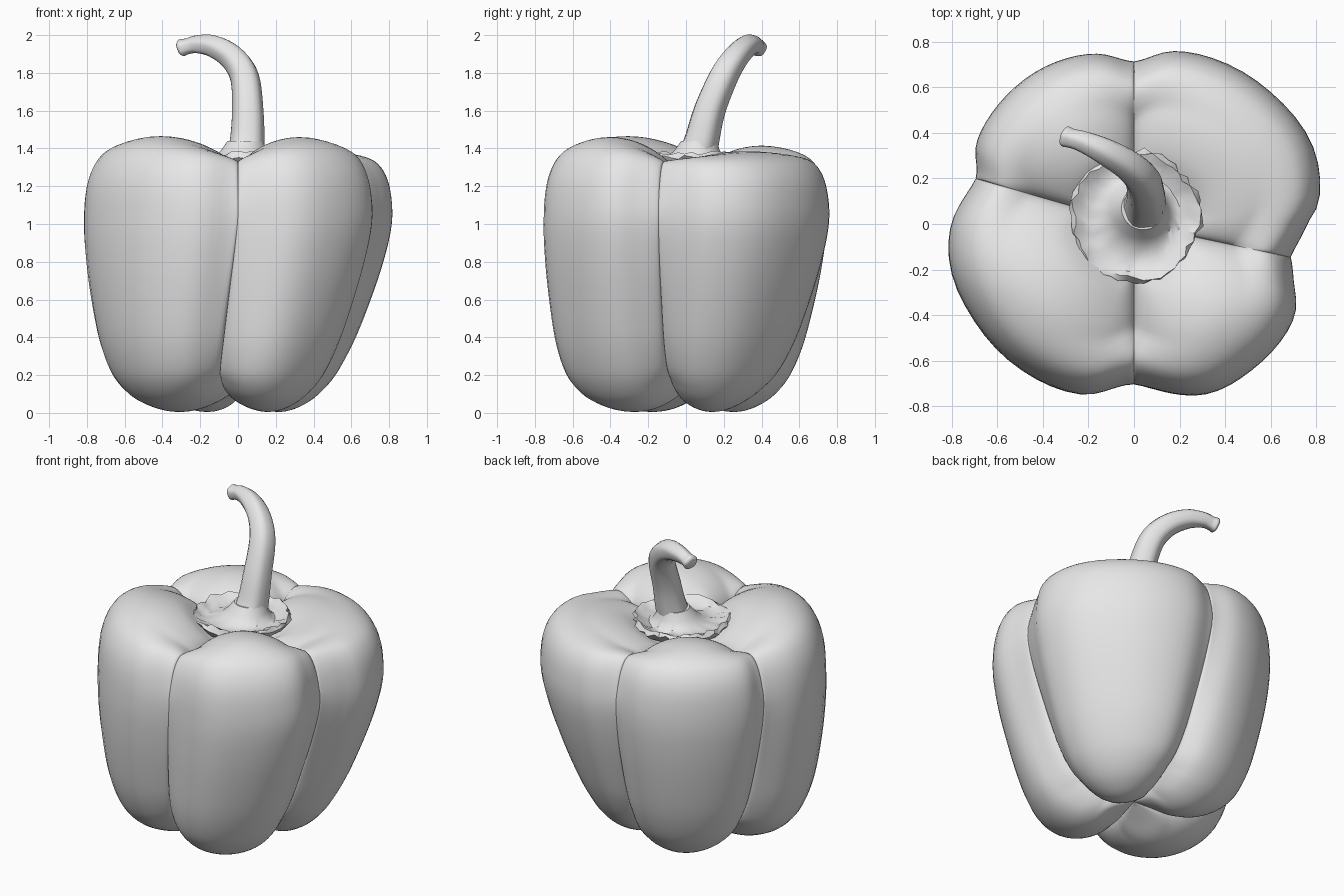
import bpy, math, random
from mathutils import Vector

random.seed(4)
if "Cube" in bpy.data.objects:
    bpy.data.objects.remove(bpy.data.objects["Cube"])

grey = bpy.data.materials.new("plain_grey")
grey.use_nodes = True
grey.diffuse_color = (0.8, 0.8, 0.8, 1)
grey.node_tree.nodes["Principled BSDF"].inputs["Base Color"].default_value = (0.8, 0.8, 0.8, 1)


def clamp(v):
    return min(1, max(0, v))


def facing(ang, deg):
    """How far a direction points toward the given bearing, 0 to 1."""
    return max(0, math.cos(ang - math.radians(deg)))


def spline(points, steps):
    """Smooth open path through tuples of any length."""
    pts = [points[0]] + list(points) + [points[-1]]
    out = []
    for i in range(len(points) - 1):
        a, b, c, d = pts[i:i + 4]
        for k in range(steps):
            t = k / steps
            out.append([q + 0.5 * t * (r - p + t * (2 * p - 5 * q + 4 * r - s + t * (3 * (q - r) + s - p)))
                        for p, q, r, s in zip(a, b, c, d)])
    return out + [list(points[-1])]


def loft(name, rings, angle=50):
    """Skin closed rings in order and cap both ends with a fan."""
    n = len(rings[0])
    verts = [v for ring in rings for v in ring]
    faces = []
    for i in range(len(rings) - 1):
        for j in range(n):
            k = (j + 1) % n
            faces.append((i * n + j, i * n + k, (i + 1) * n + k, (i + 1) * n + j))
    for row, flip in ((0, True), (len(rings) - 1, False)):
        centre = sum((Vector(v) for v in rings[row]), Vector()) / n
        verts.append(centre)
        for j in range(n):
            f = (row * n + j, row * n + (j + 1) % n, len(verts) - 1)
            faces.append(f[::-1] if flip else f)
    mesh = bpy.data.meshes.new(name)
    mesh.from_pydata(verts, [], faces)
    mesh.materials.append(grey)
    obj = bpy.data.objects.new(name, mesh)
    bpy.context.collection.objects.link(obj)
    bpy.ops.object.select_all(action='DESELECT')
    obj.select_set(True)
    bpy.context.view_layer.objects.active = obj
    bpy.ops.object.shade_smooth_by_angle(angle=math.radians(angle))
    return obj


# Widest outline of the fruit: angle in degrees, radius
outline = [(-20, .745), (-12, .71), (0, .765), (8, .825), (24, .858), (44, .835), (60, .815),
           (77, .782), (90, .72), (103, .77), (120, .795), (139, .795), (153, .78), (164, .73),
           (180, .805), (194, .83), (211, .82), (231, .81), (253, .785), (270, .71),
           (292, .81), (308, .825), (329, .818), (340, .75), (348, .71)]
dense = spline(outline, 6)


def outline_radius(deg):
    for (a, r), (b, s) in zip(dense, dense[1:]):
        if a <= deg <= b:
            return r + (s - r) * (deg - a) / (b - a)
    return dense[-1][1]


# Side profile from the base hollow to the top hollow: relative radius, height
profile = spline([(.02, .12), (.15, .07), (.28, .02), (.40, .005), (.52, .02), (.65, .07),
                  (.75, .15), (.82, .25), (.885, .40), (.94, .60), (.98, .80), (1, 1.0),
                  (.985, 1.2), (.93, 1.33), (.84, 1.41), (.70, 1.455), (.55, 1.455),
                  (.40, 1.42), (.28, 1.35), (.18, 1.30), (.02, 1.28)], 4)

# Clefts between the lobes: angle, drift toward the base, top lift of the lobe that follows
clefts = [(-12, -4, -.075), (90, -8, -.045), (164, 0, .005), (270, -14, 0), (348, -4, 0)]
SEG = 30
rings = []
for s, z in profile:
    low = clamp((1.05 - z) / 1.05) ** 1.3
    high = clamp((z - 1.1) / 0.36)
    groove = min(1, 3.2 * (1 - s), 3 * s)
    sink = groove * (0.14 * clamp((0.4 - z) / 0.4) - 0.19 * high)
    ring = []
    for (a, da, lift), (b, db, _) in zip(clefts, clefts[1:]):
        for k in range(SEG):
            # Crowd the columns toward the clefts
            u = 0.5 - 0.5 * math.cos(math.pi * k / SEG)
            deg = a + (b - a) * u
            ang = math.radians(deg + low * (da + (db - da) * u))
            bulge = math.sin(math.pi * u)
            r = s * outline_radius(deg)
            r *= 1 - (1 - bulge ** 0.35) * (0.01 + 0.24 * low + 0.08 * high)
            taper = 0.24 * facing(ang, 3) + 0.07 * math.sin(ang) - 0.06 * facing(ang, 215)
            r *= 1 - low * taper
            dz = sink * (1 - bulge ** 0.6) + lift * bulge ** 0.7 * clamp((z - 0.9) / 0.5) * groove ** 0.5
            ring.append((r * math.cos(ang), r * math.sin(ang), z + dz))
    rings.append(ring)
loft("pepper_body", rings, 60)

# Crinkled collar around the foot of the stem: radius, height, roughness
collar = [(.19, 1.27, 0), (.25, 1.31, .008), (.29, 1.355, .012), (.275, 1.375, .012),
          (.24, 1.355, .008), (.20, 1.34, .005), (.155, 1.35, 0), (.12, 1.39, 0), (.095, 1.44, 0)]
rings = []
for r, z, rough in collar:
    blend = (z - 1.27) / 0.17 if r < 0.2 else 0
    ring = []
    for j in range(48):
        a = math.tau * j / 48
        wave = 1 + rough * 2 * math.sin(5 * a + 1)
        q = r * wave + random.uniform(-rough, rough)
        ring.append((0.005 + 0.035 * blend + q * math.cos(a), 0.03 + 0.04 * blend + q * math.sin(a),
                     z + random.uniform(-rough, rough)))
    rings.append(ring)
loft("stem_collar", rings, 40)

# Curved stem: x, y, z, radius
path = spline([(.03, .03, 1.30, .115), (.048, .075, 1.42, .094), (.052, .122, 1.60, .083),
               (.035, .197, 1.78, .076), (-.03, .262, 1.882, .067), (-.13, .32, 1.94, .058),
               (-.22, .36, 1.95, .047), (-.27, .374, 1.94, .042), (-.30, .383, 1.932, .046),
               (-.312, .387, 1.928, .034)], 4)
rings = []
for i, (x, y, z, r) in enumerate(path):
    before, after = path[max(i - 1, 0)], path[min(i + 1, len(path) - 1)]
    tangent = (Vector(after[:3]) - Vector(before[:3])).normalized()
    side = Vector((0.75, 0.66, 0)).cross(tangent).normalized()
    other = tangent.cross(side)
    ring = []
    for j in range(20):
        a = math.tau * j / 20
        q = r * (1 + 0.04 * math.cos(5 * a))
        ring.append(Vector((x, y, z)) + q * (math.cos(a) * side + math.sin(a) * other))
    rings.append(ring)
loft("stem", rings, 45)
